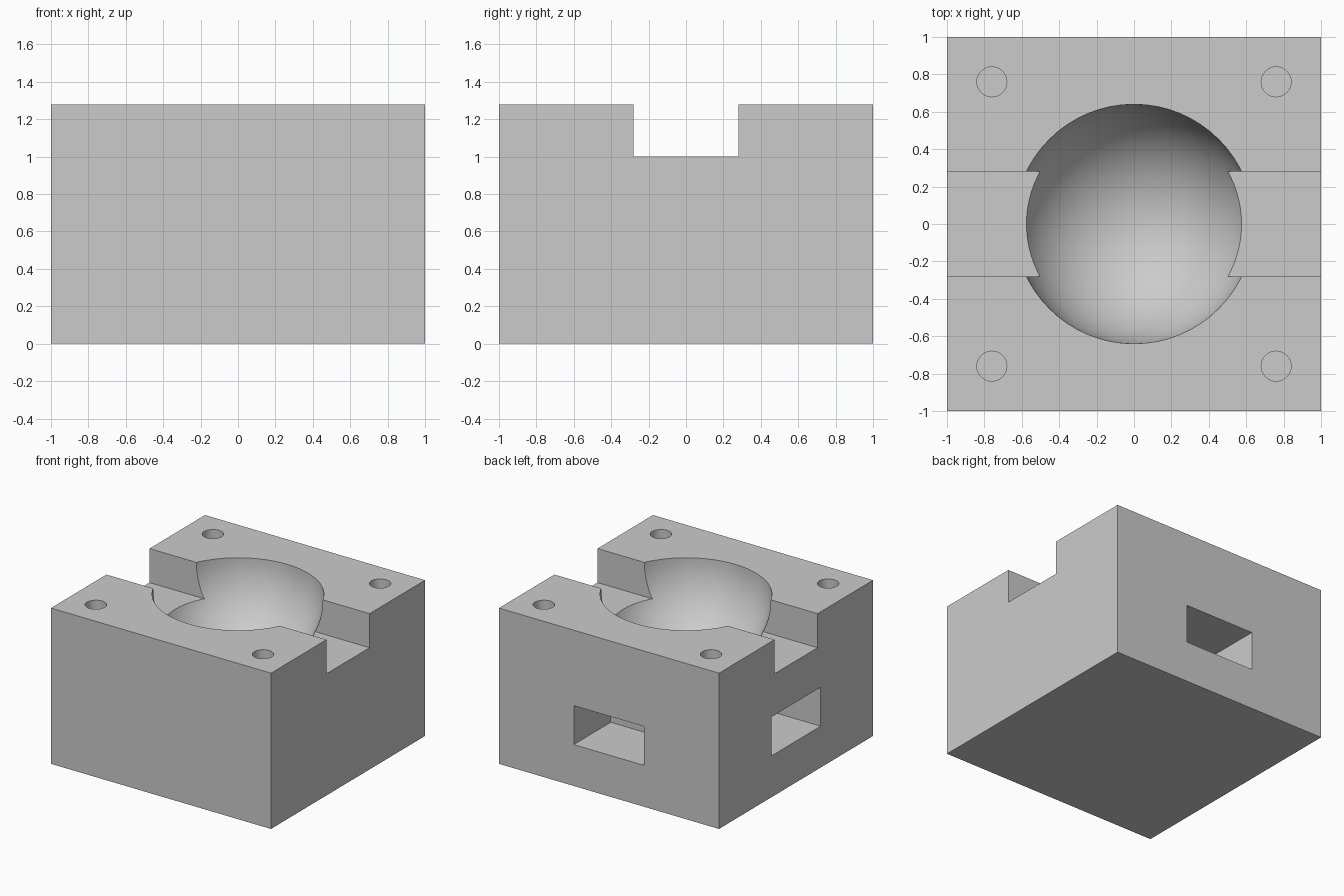
import bpy

default = bpy.data.objects.get("Cube")
if default:
    bpy.data.objects.remove(default, do_unlink=True)

HEIGHT = 1.28
POCKET_Z = 0.5

grey = bpy.data.materials.new("plain_grey")
grey.use_nodes = True
colour = (0.6, 0.6, 0.6, 1)
grey.diffuse_color = colour
grey.node_tree.nodes["Principled BSDF"].inputs["Base Color"].default_value = colour


def box(name, size, centre):
    bpy.ops.mesh.primitive_cube_add(size=1, location=centre)
    obj = bpy.context.object
    obj.name = name
    obj.scale = size
    bpy.ops.object.transform_apply(location=True, rotation=False, scale=True)
    obj.data.materials.append(grey)
    return obj


def cut(target, cutter):
    """Subtract the cutter from the target, then discard it."""
    cutter.hide_render = True
    if not cutter.data.materials:
        cutter.data.materials.append(grey)
    bpy.context.view_layer.objects.active = target
    mod = target.modifiers.new("cut", "BOOLEAN")
    mod.operation = "DIFFERENCE"
    mod.solver = "EXACT"
    mod.object = cutter
    bpy.ops.object.modifier_apply(modifier=mod.name)
    bpy.data.objects.remove(cutter, do_unlink=True)


# Solid block
block = box("mould_block", (2, 2, HEIGHT), (0, 0, HEIGHT / 2))

# Hemispherical bowl sunk into the top
bpy.ops.mesh.primitive_uv_sphere_add(segments=64, ring_count=48, radius=0.64,
                                     location=(0, 0, HEIGHT))
cut(block, bpy.context.object)

# Channel across the top from side to side
cut(block, box("channel_cutter", (2.4, 0.56, 0.6), (0, 0, 1.3)))

# Blind holes in the four corners
for x in (-0.76, 0.76):
    for y in (-0.76, 0.76):
        bpy.ops.mesh.primitive_cylinder_add(vertices=32, radius=0.08, depth=0.8,
                                            location=(x, y, HEIGHT))
        cut(block, bpy.context.object)

# Rectangular pockets in the back and one side
cut(block, box("back_pocket_cutter", (0.64, 0.96, 0.32), (0, 1, POCKET_Z)))
cut(block, box("side_pocket_cutter", (0.96, 0.64, 0.32), (-1, 0, POCKET_Z)))

# Smooth the curved walls, keep the edges sharp
bpy.ops.object.select_all(action="DESELECT")
block.select_set(True)
bpy.context.view_layer.objects.active = block
bpy.ops.object.shade_smooth_by_angle(angle=0.52)
